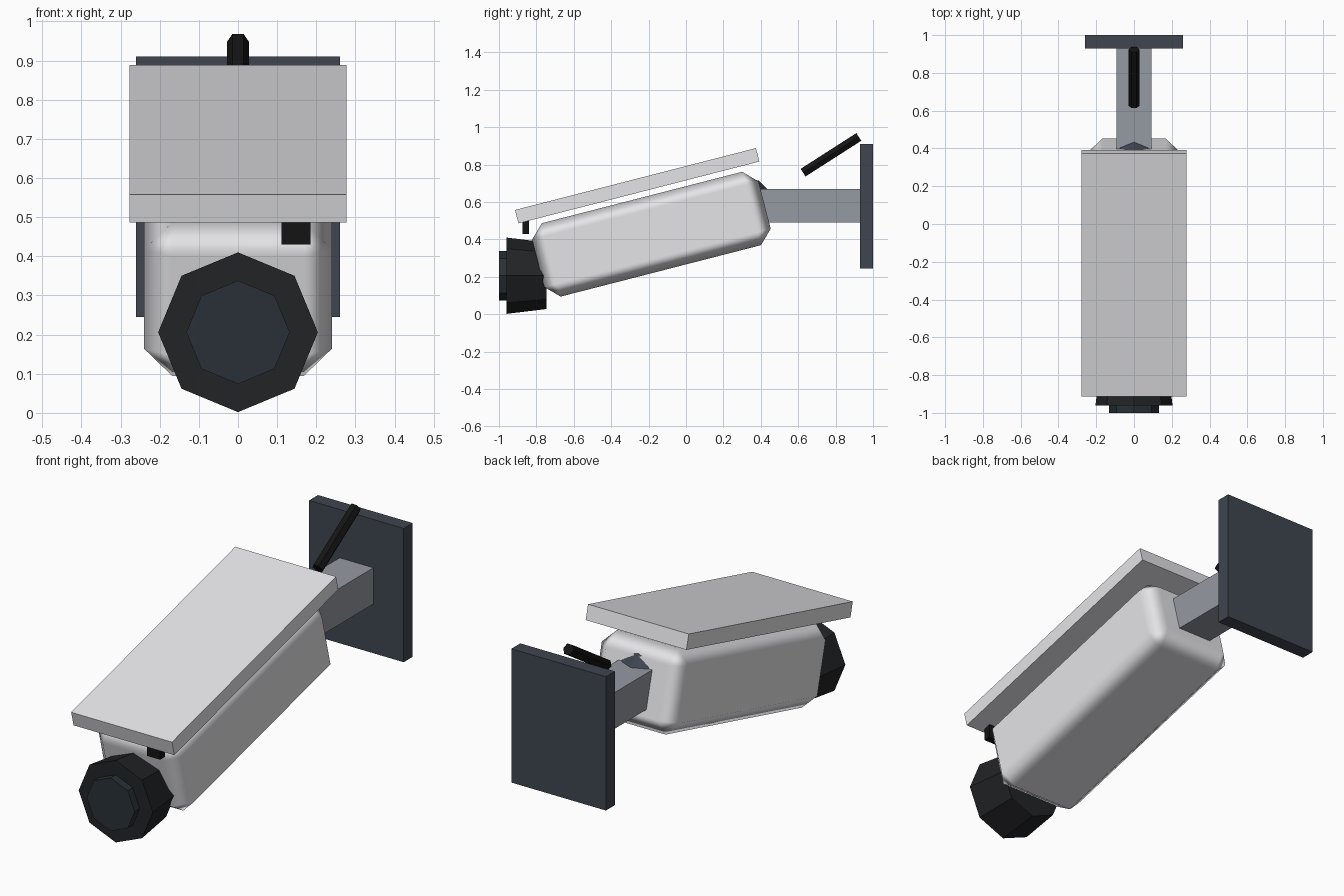
import bpy, bmesh
from math import radians, pi
from mathutils import Vector, Matrix

if "Cube" in bpy.data.objects:
    bpy.data.objects.remove(bpy.data.objects["Cube"])

TILT = radians(14.4)


def material(name, rgb):
    m = bpy.data.materials.new(name)
    m.diffuse_color = (*rgb, 1)
    m.use_nodes = True
    m.node_tree.nodes["Principled BSDF"].inputs["Base Color"].default_value = m.diffuse_color
    return m


SHELL = material("light_shell", (0.78, 0.78, 0.81))
STEEL = material("arm_grey", (0.30, 0.32, 0.36))
SLATE = material("slate", (0.05, 0.06, 0.08))
BLACK = material("black", (0.016, 0.017, 0.019))
RUBBER = material("rubber", (0.007, 0.007, 0.007))
GLASS = material("glass", (0.021, 0.03, 0.037))


def finish(name, bm, mat):
    me = bpy.data.meshes.new(name)
    bmesh.ops.recalc_face_normals(bm, faces=bm.faces)
    bm.to_mesh(me)
    bm.free()
    me.materials.append(mat)
    ob = bpy.data.objects.new(name, me)
    bpy.context.collection.objects.link(ob)
    return ob


def box(name, centre, size, mat, tilt=0.0):
    bm = bmesh.new()
    bmesh.ops.create_cube(bm, size=1, matrix=Matrix.Diagonal((*size, 1)))
    ob = finish(name, bm, mat)
    ob.location = centre
    ob.rotation_euler.x = tilt
    return ob


def prism(name, start, end, r1, r2, sides, mat, twist=0.0):
    start, end = Vector(start), Vector(end)
    axis = end - start
    # tilt about x only, so the side corners stay aligned
    angle = Vector((0, 0, 1)).rotation_difference(axis).to_matrix().to_4x4()
    bm = bmesh.new()
    bmesh.ops.create_cone(
        bm, cap_ends=True, segments=sides, radius1=r1, radius2=r2, depth=axis.length,
        matrix=Matrix.Translation((start + end) / 2) @ angle @ Matrix.Rotation(twist, 4, 'Z'))
    return finish(name, bm, mat)


# Wall mount: plate, arm and ball joint
box("wall_plate", (0, 0.965, 0.578), (0.52, 0.07, 0.665), SLATE)
box("mount_arm", (0, 0.655, 0.58), (0.186, 0.57, 0.18), STEEL)
bm = bmesh.new()
bmesh.ops.create_uvsphere(bm, u_segments=8, v_segments=6, radius=0.12)
finish("ball_joint", bm, SLATE).location = (0, 0.33, 0.61)

# Tilted housing with smooth-shaded chamfers
body = box("camera_body", (0, -0.185, 0.428), (0.48, 1.25, 0.405), SHELL, TILT)
bevel = body.modifiers.new("chamfer", 'BEVEL')
bevel.width = 0.072
bevel.segments = 1
bevel.limit_method = 'NONE'
bevel.harden_normals = True
body.data.polygons.foreach_set("use_smooth", [True] * len(body.data.polygons))

# Sun visor and the small sensor hanging below it
box("sun_visor", (0, -0.261, 0.687), (0.554, 1.33, 0.074), SHELL, TILT)
box("light_sensor", (0.148, -0.857, 0.468), (0.074, 0.036, 0.076), RUBBER)

# Octagonal lens hood and glass
prism("lens_hood", (0, -0.745, 0.206), (0, -0.96, 0.206), 0.178, 0.204, 8, BLACK)
prism("lens_glass", (0, -0.94, 0.206), (0, -1.0, 0.206), 0.132, 0.132, 8, GLASS)

# Hexagonal cable running to the wall plate
prism("cable", (0, 0.626, 0.757), (0, 0.924, 0.948), 0.028, 0.028, 6, RUBBER, pi / 6)
